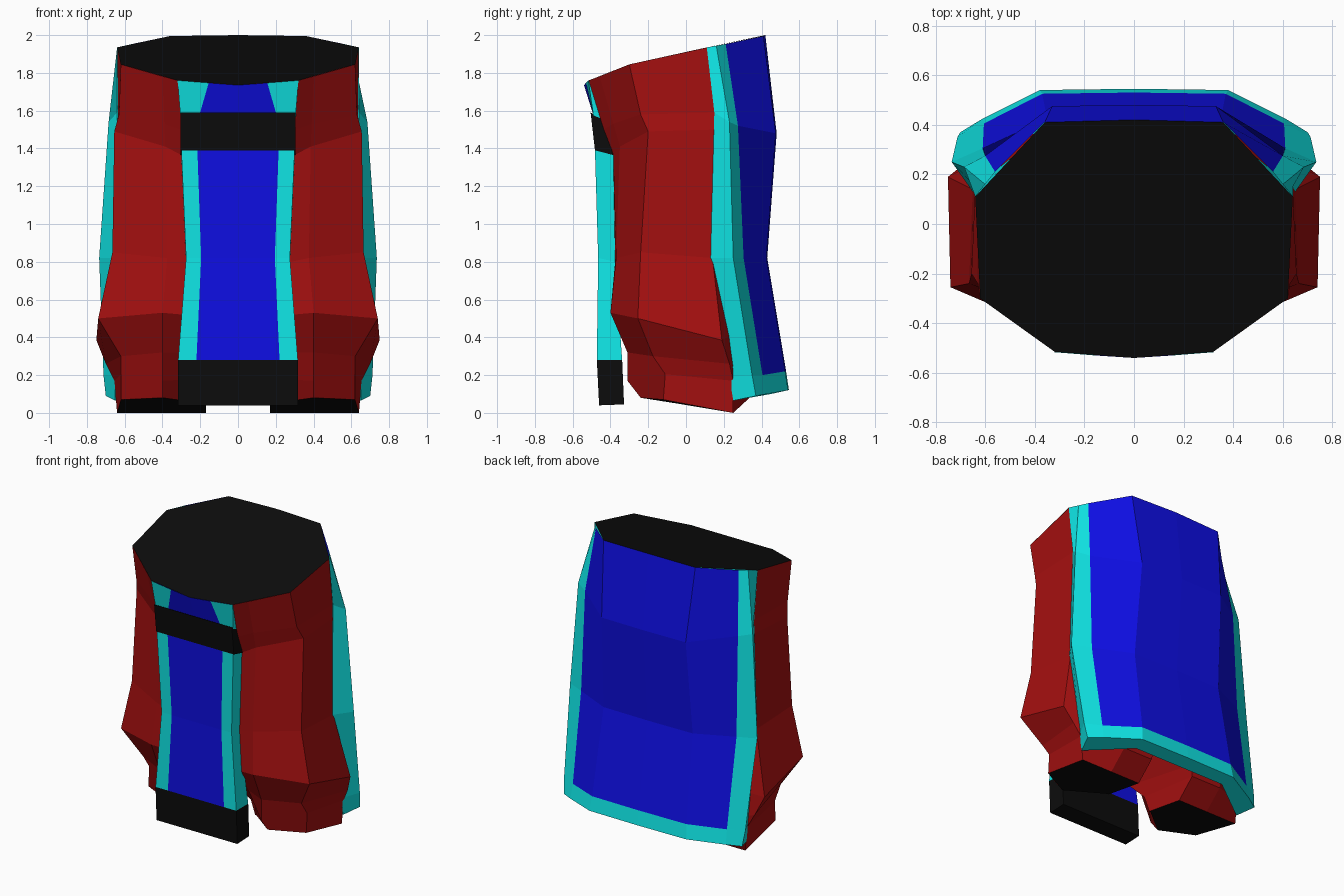
import bpy, bmesh

if "Cube" in bpy.data.objects:
    bpy.data.objects.remove(bpy.data.objects["Cube"])

COLOURS = {"red": (0.37, 0.005, 0.005, 1), "blue": (0.0045, 0.0045, 0.78, 1),
           "cyan": (0.005, 0.8, 0.8, 1), "black": (0.0037, 0.0037, 0.0037, 1)}
MATS = {}
for key, col in COLOURS.items():
    MATS[key] = bpy.data.materials.new(key)
    MATS[key].diffuse_color = col
KEYS = list(COLOURS)


def finish(bm, name, recalc=True):
    if recalc:
        bmesh.ops.recalc_face_normals(bm, faces=bm.faces)
    me = bpy.data.meshes.new(name)
    bm.to_mesh(me)
    bm.free()
    for k in KEYS:
        me.materials.append(MATS[k])
    ob = bpy.data.objects.new(name, me)
    bpy.context.collection.objects.link(ob)
    return ob


def loft(name, rings, colour, caps):
    """Loft through rings; colour(row, column) names the face colour, caps may be None."""
    bm = bmesh.new()
    rows = [[bm.verts.new(p) for p in r] for r in rings]
    n = len(rows[0])
    for i in range(len(rows) - 1):
        for j in range(n):
            k = (j + 1) % n
            f = bm.faces.new((rows[i][j], rows[i][k], rows[i + 1][k], rows[i + 1][j]))
            f.material_index = KEYS.index(colour(i, j))
    for row, c in zip((rows[0], rows[-1]), caps):
        if c:
            bm.faces.new(row).material_index = KEYS.index(c)
    return finish(bm, name)


def mirrored(half):
    """Half ring from x=0 round to x=0 becomes a full ring."""
    return half + [(-x, y, z) for x, y, z in reversed(half[1:-1])]


def sym_loft(name, halves, cols, caps, last=None):
    full = cols + cols[::-1]
    end = len(halves) - 2
    return loft(name, [mirrored(h) for h in halves],
                lambda i, j: last if last and i == end else full[j], caps)


# Waist cap: tilted ten-sided lid
rim = mirrored([(0, -.54, 1.735), (.32, -.515, 1.76), (.62, -.30, 1.845),
                (.64, .11, 1.935), (.36, .41, 1.995), (0, .42, 2.0)])
bm = bmesh.new()
bm.faces.new([bm.verts.new(p) for p in rim]).material_index = KEYS.index("black")
finish(bm, "waist_cap", False)

# Trouser legs: inner x, back x, y, z, then inner front, front corner, outer front, outer back
LEG = [
    (0, .28, .36, 1.94, (.32, -.515, 1.76), (.40, -.458, 1.782), (.62, -.30, 1.845), (.638, .11, 1.934)),
    (0, .28, .36, 1.59, (.305, -.435, 1.50), (.39, -.385, 1.53), (.63, -.24, 1.58), (.635, .155, 1.59)),
    (0, .28, .36, 1.45, (.30, -.385, 1.365), (.385, -.35, 1.41), (.655, -.20, 1.49), (.64, .155, 1.50)),
    (0, .30, .34, .82, (.28, -.375, .80), (.375, -.37, .82), (.665, -.24, .85), (.65, .14, .82)),
    (.08, .4, .36, .48, (.29, -.385, .52), (.40, -.40, .53), (.74, -.255, .50), (.75, .19, .385)),
    (.16, .4, .39, .20, (.25, -.24, .32), (.40, -.31, .32), (.62, -.175, .30), (.70, .23, .26)),
    (.17, .4, .38, .12, (.20, -.10, .18), (.40, -.31, .17), (.62, -.11, .205), (.655, .25, .17)),
    (.17, .4, .25, 0, (.18, -.05, .05), (.40, -.24, .08), (.62, -.12, .07), (.64, .25, 0)),
]
for side, s in (("left", 1), ("right", -1)):
    rings = []
    for i, (xi, xb, yb, zb, a, b, c, d) in enumerate(LEG):
        front_z = a[2] - (.06 if i == 0 else 0)
        ring = [(xi, a[1], front_z), a, b, c, d, (xb, yb, zb), (xi, yb, zb)]
        rings.append([(s * x, y, z) for x, y, z in ring])
    loft(side + "_trouser_leg", rings, lambda i, j: "red", (None, "black"))

# Back cape: centre, back corner, trim edge, side, front edge, inner corner, inner centre
CAPE = [
    [(0, .42, 2.0), (.36, .41, 1.995), (.56, .21, 1.953), (.60, .16, 1.944),
     (.64, .11, 1.935), (.33, .36, 1.97), (0, .37, 1.975)],
    [(0, .48, 1.48), (.33, .475, 1.48), (.60, .275, 1.52), (.685, .23, 1.54),
     (.64, .15, 1.59), (.33, .40, 1.5), (0, .40, 1.5)],
    [(0, .43, .82), (.35, .425, .82), (.61, .305, .82), (.735, .25, .82),
     (.65, .13, .82), (.33, .35, .82), (0, .35, .82)],
    [(0, .53, .22), (.37, .525, .22), (.605, .405, .20), (.712, .35, .20),
     (.65, .23, .19), (.35, .44, .2), (0, .44, .2)],
    [(0, .545, .12), (.38, .54, .12), (.61, .425, .10), (.70, .37, .09),
     (.65, .25, .065), (.36, .45, .10), (0, .45, .10)],
]
sym_loft("back_cape", CAPE, ["blue", "blue", "cyan", "cyan", "cyan", "cyan"],
         (None, "cyan"), last="cyan")


# Front cloth with trim: blue half width, outer half width, front y, back y, front z, back z
def cloth(w, x, yf, yb, zf, zb):
    return [(0, yf, zf), (w, yf, zf), (x, yf, zf), (x, yb, zb), (0, yb, zb)]


TRIM = ["blue", "cyan", "cyan", "blue"]
BLACK = ["black"] * 4
hem = cloth(.22, .317, -.472, -.338, .28, .28)
sym_loft("front_cloth", [cloth(.215, .30, -.482, -.385, 1.39, 1.365),
                         cloth(.195, .275, -.465, -.375, .82, .80), hem],
         TRIM, ("cyan", "black"))
sym_loft("cloth_hem", [hem, cloth(.22, .317, -.46, -.328, .04, .045)],
         BLACK, ("black", "black"))
# Belt band
sym_loft("belt", [cloth(.2, .305, -.505, -.44, 1.59, 1.56),
                  cloth(.2, .305, -.482, -.385, 1.39, 1.365)], BLACK, ("black", "black"))
# Upper cloth between belt and waist
sym_loft("upper_cloth", [
    [(0, -.54, 1.735), (.155, -.53, 1.747), (.32, -.517, 1.76), (.31, -.49, 1.755), (0, -.49, 1.735)],
    cloth(.205, .305, -.49, -.43, 1.575, 1.55)], TRIM, (None, "black"))

for m in bpy.data.materials:
    if m.users and not m.is_grease_pencil:
        m.use_nodes = True
        m.node_tree.nodes["Principled BSDF"].inputs["Base Color"].default_value = m.diffuse_color
